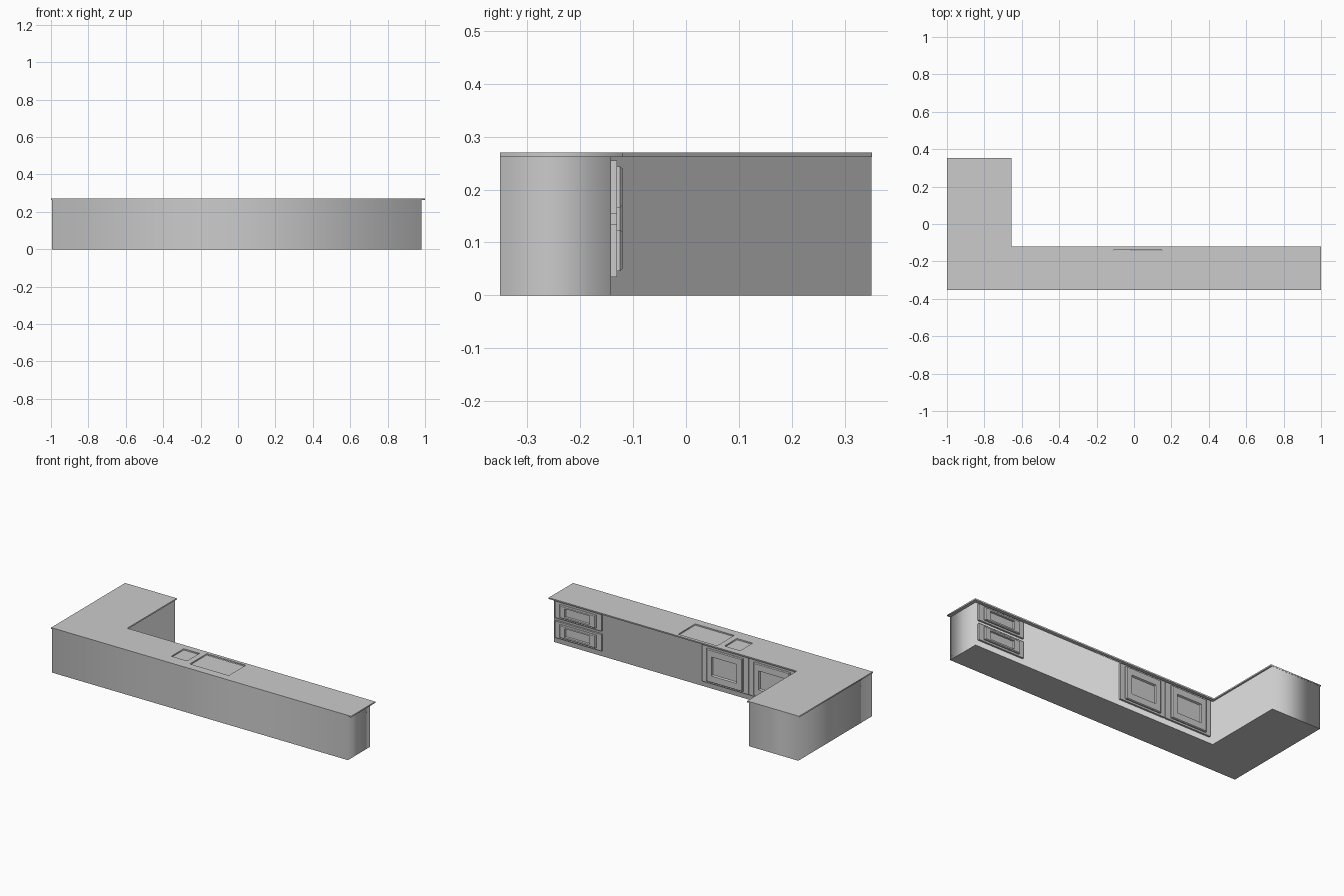
import bpy, bmesh

if "Cube" in bpy.data.objects:
    bpy.data.objects.remove(bpy.data.objects["Cube"])


def extruded_outline(name, loops, z0, z1):
    """Filled flat outline (extra loops become holes) extruded from z0 to z1."""
    cu = bpy.data.curves.new(name, 'CURVE')
    cu.dimensions = '2D'
    cu.fill_mode = 'BOTH'
    cu.extrude = (z1 - z0) / 2
    for pts in loops:
        sp = cu.splines.new('POLY')
        sp.points.add(len(pts) - 1)
        for p, (x, y) in zip(sp.points, pts):
            p.co = (x, y, 0, 1)
        sp.use_cyclic_u = True
    ob = bpy.data.objects.new(name, cu)
    ob.location.z = (z0 + z1) / 2
    bpy.context.collection.objects.link(ob)
    bpy.ops.object.select_all(action='DESELECT')
    ob.select_set(True)
    bpy.context.view_layer.objects.active = ob
    bpy.ops.object.convert(target='MESH')


def l_shape(x0, x1, xin, y0, y1, yin):
    return [(x0, y0), (x1, y0), (x1, yin), (xin, yin), (xin, y1), (x0, y1)]


def rect(x0, x1, y0, y1):
    return [(x0, y0), (x1, y0), (x1, y1), (x0, y1)]


def panel(name, x0, x1, z0, z1):
    """Cabinet front facing +y: slab, raised bevelled frame, recessed centre."""
    w, h = x1 - x0, z1 - z0
    profile = [(0, 0, -0.142), (0, 0, -0.131),
               (0.034, 0.011, -0.131), (0.034, 0.011, -0.125),
               (0.040, 0.015, -0.120),
               (0.23 * w, 0.24 * h, -0.120), (0.24 * w, 0.26 * h, -0.130)]
    bm = bmesh.new()
    rings = []
    for dx, dz, y in profile:
        rings.append([bm.verts.new(c) for c in (
            (x0 + dx, y, z0 + dz), (x1 - dx, y, z0 + dz),
            (x1 - dx, y, z1 - dz), (x0 + dx, y, z1 - dz))])
    for a, b in zip(rings, rings[1:]):
        for i in range(4):
            j = (i + 1) % 4
            bm.faces.new((a[i], a[j], b[j], b[i]))
    bm.faces.new(rings[0])
    bm.faces.new(rings[-1])
    bmesh.ops.recalc_face_normals(bm, faces=bm.faces)
    me = bpy.data.meshes.new(name)
    bm.to_mesh(me)
    bm.free()
    bpy.context.collection.objects.link(bpy.data.objects.new(name, me))


# L-shaped cabinet body
extruded_outline("cabinet_body",
                 [l_shape(-0.995, 0.98, -0.665, -0.352, 0.351, -0.142)], 0, 0.262)

# Countertop with two shallow sink openings
extruded_outline("countertop",
                 [l_shape(-1, 1, -0.655, -0.352, 0.352, -0.12),
                  rect(-0.11, 0.15, -0.302, -0.14),
                  rect(-0.25, -0.145, -0.278, -0.16)], 0.262, 0.27)

# Two doors near the inner corner
for i, x in enumerate((-0.325, -0.64)):
    panel(f"door_{i + 1}", x, x + 0.31, 0.035, 0.255)

# Two drawers at the open end
for i, z in enumerate((0.035, 0.155)):
    panel(f"drawer_{i + 1}", 0.655, 0.965, z, z + 0.10)
